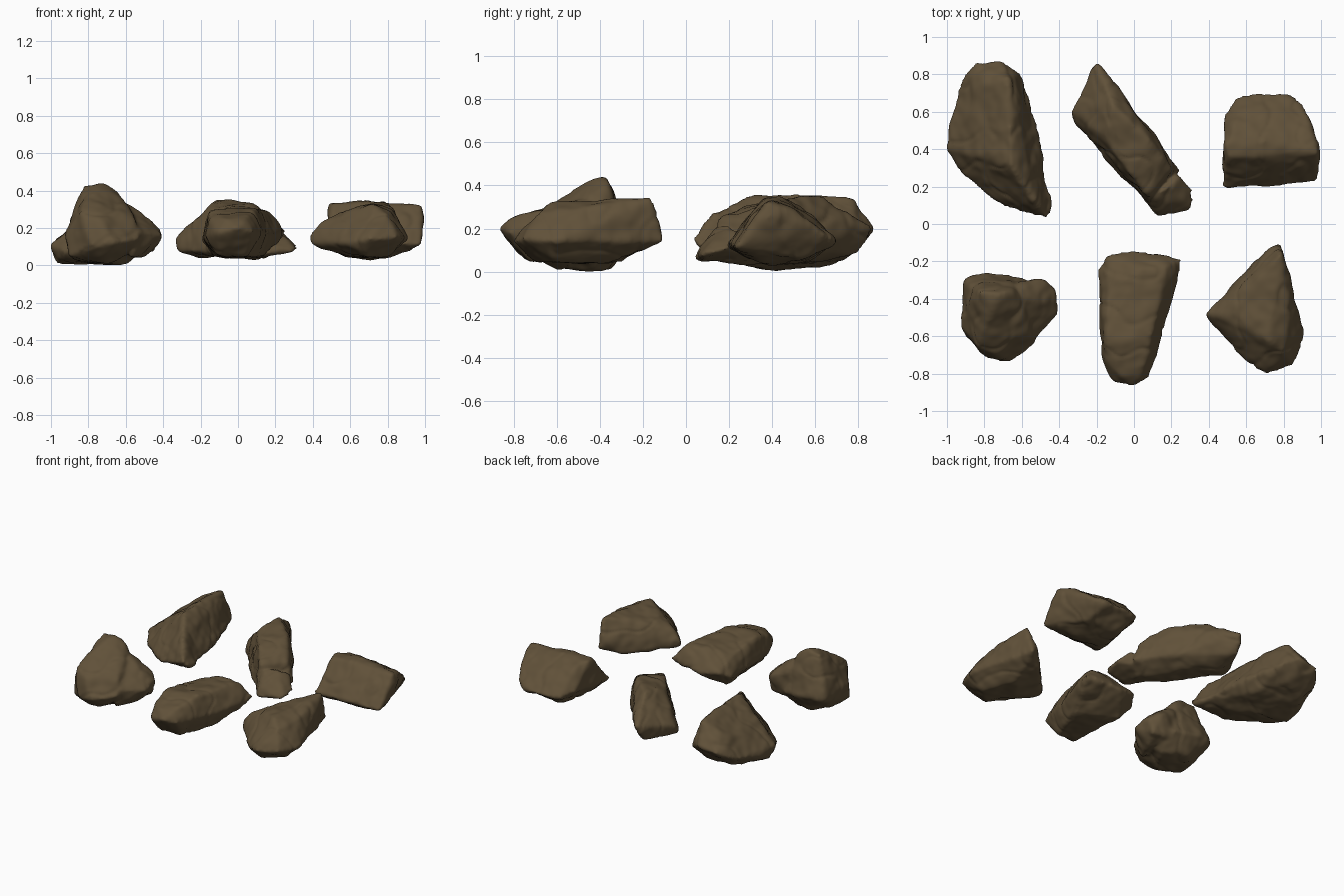
import bpy
import bmesh
from mathutils import Vector, noise

cube = bpy.data.objects.get("Cube")
if cube:
    bpy.data.objects.remove(cube, do_unlink=True)

# One earthy brown for every rock
stone = bpy.data.materials.new("earth_brown_stone")
stone.use_nodes = True
colour = (0.118, 0.082, 0.041, 1.0)
stone.diffuse_color = colour
shader = stone.node_tree.nodes["Principled BSDF"]
shader.inputs["Base Color"].default_value = colour
shader.inputs["Roughness"].default_value = 0.9


def add_hull(bm, corners):
    """Add the convex block spanned by the corners (given in hundredths)."""
    verts = [bm.verts.new(Vector(corner) / 100) for corner in corners]
    result = bmesh.ops.convex_hull(bm, input=verts)
    unused = set(result["geom_interior"]) | set(result["geom_unused"])
    loose = [item for item in unused if isinstance(item, bmesh.types.BMVert)]
    bmesh.ops.delete(bm, geom=loose, context="VERTS")


def weather(mesh, seed):
    """Push the surface in and out: broad dents, small lumps and fine cracks."""
    offset = Vector((seed, -seed, seed)) * 3.7
    normals = [vert.normal.copy() for vert in mesh.vertices]
    for vert, normal in zip(mesh.vertices, normals):
        place = vert.co + offset
        dents = noise.noise(place * 7) * 0.012
        lumps = noise.noise(place * 17) * 0.006
        cracks = max(0, 0.1 - abs(noise.noise(place * 5))) * 0.05
        vert.co += normal * (dents + lumps - cracks + 0.006)
        vert.co.z = max(vert.co.z, 0)


def rock(name, seed, *blocks):
    """Fuse convex blocks into one worn stone."""
    bm = bmesh.new()
    for corners in blocks:
        add_hull(bm, corners)
    bmesh.ops.recalc_face_normals(bm, faces=bm.faces)
    rough = bpy.data.meshes.new(name + "_blocks")
    bm.to_mesh(rough)
    bm.free()
    obj = bpy.data.objects.new(name, rough)
    bpy.context.collection.objects.link(obj)

    # Fuse the blocks and round their edges
    fuse = obj.modifiers.new("fuse", "REMESH")
    fuse.mode = "VOXEL"
    fuse.voxel_size = 0.013
    wear = obj.modifiers.new("wear", "SMOOTH")
    wear.factor = 0.5
    wear.iterations = 5
    graph = bpy.context.evaluated_depsgraph_get()
    mesh = bpy.data.meshes.new_from_object(obj.evaluated_get(graph))
    obj.modifiers.clear()
    obj.data = mesh
    mesh.name = name
    bpy.data.meshes.remove(rough)

    weather(mesh, seed)
    mesh.materials.clear()
    mesh.materials.append(stone)
    mesh.shade_smooth()
    return obj


# Long ridged boulder
rock("back_right_boulder", 1, [
    (-85, 86, 18), (-70, 87, 20), (-60, 80, 15), (-51, 45, 12),
    (-93, 75, 12), (-98, 55, 8), (-100, 40, 11), (-92, 27, 7),
    (-68, 9, 8), (-46, 3, 15), (-44, 9, 10), (-90, 50, 20),
    (-80, 75, 28), (-67, 77, 34), (-66, 55, 35), (-66, 32, 36), (-53, 12, 26),
    (-97, 42, 1), (-75, 40, 1), (-60, 55, 5), (-70, 75, 8), (-85, 68, 4),
    (-60, 20, 6)])

# Diagonal block with a low tail
rock("back_middle_shard", 2, [
    (-20, 86, 20), (-14, 80, 22), (-8, 65, 12), (-33, 56, 8),
    (-33, 60, 15), (-25, 70, 10), (8, 50, 10), (24, 28, 10),
    (-12, 35, 8), (0, 20, 6), (8, 10, 6), (-22, 80, 9),
    (-11, 62, 35), (-16, 47, 31), (8, 45, 33), (-2, 27, 30), (19, 29, 24),
    (-22, 50, 24), (-28, 56, 19), (-8, 64, 30), (7, 50, 28),
    (8, 15, 24), (-20, 60, 5), (0, 40, 4), (15, 20, 4)], [
    (9, 8, 5), (13, 4, 6), (32, 18, 10), (31, 8, 8), (18, 27, 8),
    (18, 20, 22), (11, 14, 20), (24, 26, 17)])

# Wedge with a straight ridge
rock("back_left_wedge", 3, [
    (48, 19, 12), (75, 20, 13), (98, 23, 11), (99, 40, 27),
    (98, 38, 32), (49, 42, 33), (51, 36, 33), (70, 44, 34), (95, 50, 28),
    (90, 64, 17), (82, 69, 14), (65, 70, 14), (55, 67, 14),
    (49, 58, 17), (53, 52, 30), (70, 58, 26),
    (55, 30, 6), (90, 30, 8), (85, 55, 6), (60, 55, 5), (72, 40, 3)])

# Tall peaked stone with broad shoulders and a side knob
rock("front_right_peak", 4, [
    (-90, -30, 14), (-80, -26, 15), (-60, -28, 12), (-92, -55, 16),
    (-90, -60, 5), (-66, -74, 12), (-78, -72, 10), (-52, -64, 14),
    (-82, -36, 42), (-72, -37, 44), (-66, -36, 40), (-78, -52, 38),
    (-84, -65, 29), (-88, -34, 25), (-74, -69, 24), (-56, -58, 26),
    (-60, -45, 33), (-52, -35, 14),
    (-85, -45, 3), (-70, -60, 1), (-58, -40, 1), (-75, -35, 2)], [
    (-50, -29, 22), (-42, -35, 19), (-41, -48, 16), (-50, -55, 10),
    (-45, -34, 8), (-50, -45, 4), (-66, -38, 38), (-53, -62, 18),
    (-57, -60, 5), (-60, -30, 25), (-48, -42, 25), (-62, -32, 8)])

# Tapered slab with a sloping top and a blunt front
rock("front_middle_slab", 5, [
    (-19, -25, 14), (-15, -17, 18), (0, -14, 16), (25, -19, 18),
    (20, -40, 16), (12, -65, 16), (8, -82, 18), (0, -87, 20),
    (-10, -84, 18), (-17, -72, 16), (-18, -50, 14),
    (-14, -34, 25), (5, -24, 29), (17, -23, 28), (9, -60, 30),
    (-15, -60, 29), (-15, -71, 25), (4, -80, 25), (-7, -81, 25),
    (-10, -75, 6), (4, -72, 5), (15, -42, 5), (-12, -30, 5), (0, -50, 4)])

# Pointed three-cornered stone
rock("front_left_point", 6, [
    (78, -11, 14), (74, -12, 20), (79, -16, 34), (75, -20, 34),
    (82, -35, 12), (88, -48, 14), (91, -60, 14), (85, -76, 15),
    (70, -80, 14), (60, -73, 12), (50, -59, 12), (38, -49, 12),
    (39, -48, 16), (55, -33, 12), (65, -20, 10), (44, -49, 22),
    (58, -36, 26), (68, -25, 30),
    (70, -45, 31), (72, -62, 32), (80, -68, 27), (83, -50, 29), (54, -48, 28),
    (60, -50, 5), (80, -60, 5), (72, -35, 5), (75, -20, 10), (68, -70, 5)])
